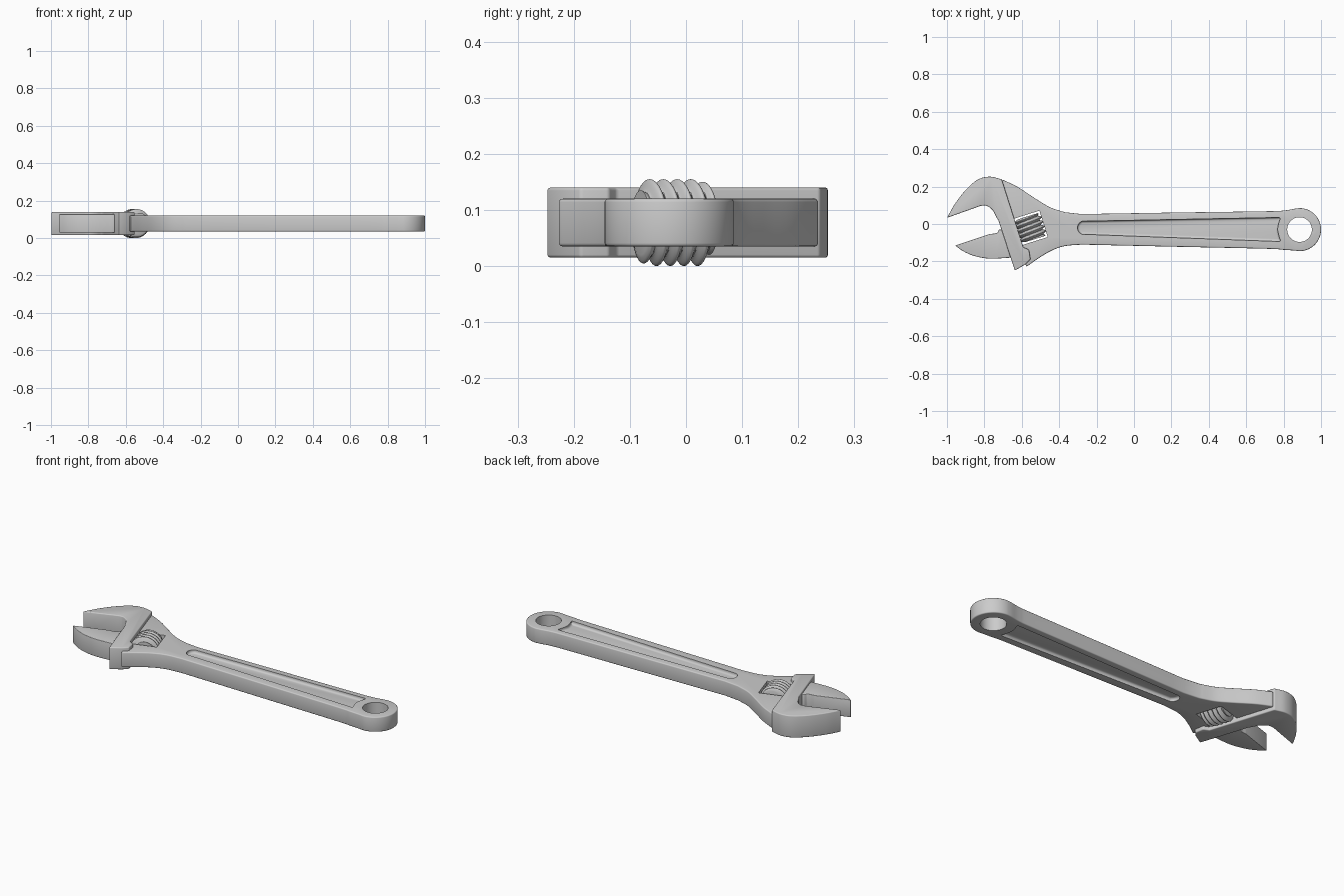
import bpy, bmesh, math
from mathutils import Vector, Matrix

if "Cube" in bpy.data.objects:
    bpy.data.objects.remove(bpy.data.objects["Cube"])

TILT = math.radians(17.5)      # lean of the sliding jaw and worm
MID = 0.0775                   # mid height of the whole tool


def smooth(pts, n=6):
    """Catmull-Rom curve through the points."""
    p = [Vector(q) for q in pts]
    p = [2 * p[0] - p[1]] + p + [2 * p[-1] - p[-2]]
    out = []
    for i in range(1, len(p) - 2):
        a, b, c, d = p[i - 1:i + 3]
        for k in range(n):
            t = k / n
            out.append(0.5 * (2 * b + (c - a) * t + (2 * a - 5 * b + 4 * c - d) * t * t
                              + (3 * b - a - 3 * c + d) * t ** 3))
    return out + [p[-2]]


def arc(cx, cy, r, a0, a1, n=32):
    return [Vector((cx + r * math.cos(math.radians(a0 + (a1 - a0) * i / n)),
                    cy + r * math.sin(math.radians(a0 + (a1 - a0) * i / n)))) for i in range(n + 1)]


def make(name, bm):
    bmesh.ops.recalc_face_normals(bm, faces=bm.faces)
    me = bpy.data.meshes.new(name)
    bm.to_mesh(me)
    bm.free()
    ob = bpy.data.objects.new(name, me)
    bpy.context.collection.objects.link(ob)
    return ob


def slab(name, runs, z0, z1, bevel=0):
    """Extrude an outline made of joined runs of points."""
    bm = bmesh.new()
    vs = [bm.verts.new((p[0], p[1], z0)) for run in runs for p in run]
    bmesh.ops.remove_doubles(bm, verts=vs, dist=1e-4)
    f = bm.faces.new(list(bm.verts))
    ext = bmesh.ops.extrude_face_region(bm, geom=[f])
    bmesh.ops.translate(bm, vec=(0, 0, z1 - z0),
                        verts=[v for v in ext["geom"] if isinstance(v, bmesh.types.BMVert)])
    ob = make(name, bm)
    if bevel:
        m = ob.modifiers.new("bevel", "BEVEL")
        m.width, m.segments, m.limit_method = bevel, 3, "ANGLE"
        m.angle_limit = math.radians(40)
    return ob


def finish(ob, cutters=()):
    """Cut, bake the modifiers and shade."""
    for c in cutters:
        m = ob.modifiers.new("cut", "BOOLEAN")
        m.operation, m.object, m.solver = "DIFFERENCE", c, "EXACT"
        c.hide_render = True
    bpy.context.view_layer.update()
    me = bpy.data.meshes.new_from_object(ob.evaluated_get(bpy.context.evaluated_depsgraph_get()))
    ob.modifiers.clear()
    ob.data = me
    for c in cutters:
        bpy.data.objects.remove(c)
    bpy.ops.object.select_all(action="DESELECT")
    ob.select_set(True)
    bpy.context.view_layer.objects.active = ob
    bpy.ops.object.shade_smooth_by_angle(angle=math.radians(35))


# Handle with flared neck and hanging eye
handle = slab("handle", [
    smooth([(-0.575, -0.229), (-0.51, -0.183), (-0.44, -0.142), (-0.37, -0.118), (-0.28, -0.11)]),
    smooth([(0.20, -0.121), (0.70, -0.132), (0.80, -0.138), (0.86, -0.142)]),
    arc(0.885, -0.03, 0.115, -90, 90),
    smooth([(0.86, 0.082), (0.80, 0.072), (0.70, 0.068), (0.20, 0.061), (-0.28, 0.053)]),
    smooth([(-0.37, 0.063), (-0.45, 0.090), (-0.53, 0.138), (-0.62, 0.197), (-0.70, 0.236)]),
    [(-0.72, 0.225), (-0.61, -0.13)]],
    0.035, 0.12, 0.006)

# Cutters: hole in the eye, worm window, long recess on both faces
hole = slab("eye_cutter", [arc(0.885, -0.03, 0.066, 0, 360, 48)[:-1]], -0.1, 0.3)
WORM = Vector((-0.556, -0.022, MID))
rot = Matrix.Rotation(TILT, 4, "Z")
corners = [(-0.085, -0.074), (0.076, -0.074), (0.076, 0.074), (-0.085, 0.074)]
window = slab("window_cutter", [[(WORM + rot @ Vector((x, y, 0))).xy for x, y in corners]], -0.1, 0.3)
recess_shape = [arc(-0.265, -0.02, 0.037, 250, 110, 12),
                [(0.785, 0.035)],
                smooth([(0.775, 0.010), (0.768, -0.03), (0.778, -0.075)]),
                [(0.787, -0.094)]]
recesses = [slab("recess_cutter", recess_shape, a, b, 0.012) for a, b in ((0.102, 0.2), (-0.05, 0.053))]
finish(handle, [hole, window] + recesses)

# Sliding jaw: hooked upper jaw with its straight slide bar
finish(slab("hook_jaw", [
    smooth([(-0.707, 0.239), (-0.77, 0.253), (-0.834, 0.238), (-0.898, 0.184), (-0.957, 0.108), (-1.0, 0.033)]),
    smooth([(-0.82, 0.097), (-0.79, 0.098), (-0.757, 0.075), (-0.735, 0.035), (-0.725, 0.02)]),
    [(-0.715, -0.01), (-0.637, -0.249), (-0.58, -0.215), (-0.553, -0.188), (-0.562, -0.137), (-0.592, -0.124)]],
    0.015, 0.14, 0.007))

# Lower jaw
finish(slab("lower_jaw", [
    smooth([(-0.957, -0.115), (-0.91, -0.147), (-0.85, -0.172), (-0.77, -0.185), (-0.66, -0.18)]),
    [(-0.70, -0.03), (-0.722, -0.03)],
    smooth([(-0.728, -0.045), (-0.745, -0.051), (-0.77, -0.053)])],
    0.029, 0.128, 0.004))

# Worm screw: helical thread wrapped round a tilted axis
ROWS, SIDES, TURNS, LENGTH = 80, 48, 5, 0.128
bm = bmesh.new()
rings = []
for i in range(ROWS + 1):
    u = i / ROWS
    ring = []
    for j in range(SIDES):
        t = j / SIDES
        wave = 0.5 + 0.5 * math.cos(2 * math.pi * (u * TURNS + t))
        edge = min(1, min(u, 1 - u) / 0.14)
        r = 0.061 + 0.0165 * wave ** 0.7 - 0.014 * (1 - edge) ** 2
        a = 2 * math.pi * t
        co = Vector((r * math.cos(a), (u - 0.5) * LENGTH, r * math.sin(a)))
        ring.append(bm.verts.new(WORM + rot @ co))
    rings.append(ring)
for a, b in zip(rings, rings[1:]):
    for j in range(SIDES):
        k = (j + 1) % SIDES
        bm.faces.new((a[j], a[k], b[k], b[j]))
bm.faces.new(rings[0])
bm.faces.new(rings[-1])
finish(make("worm_screw", bm))
